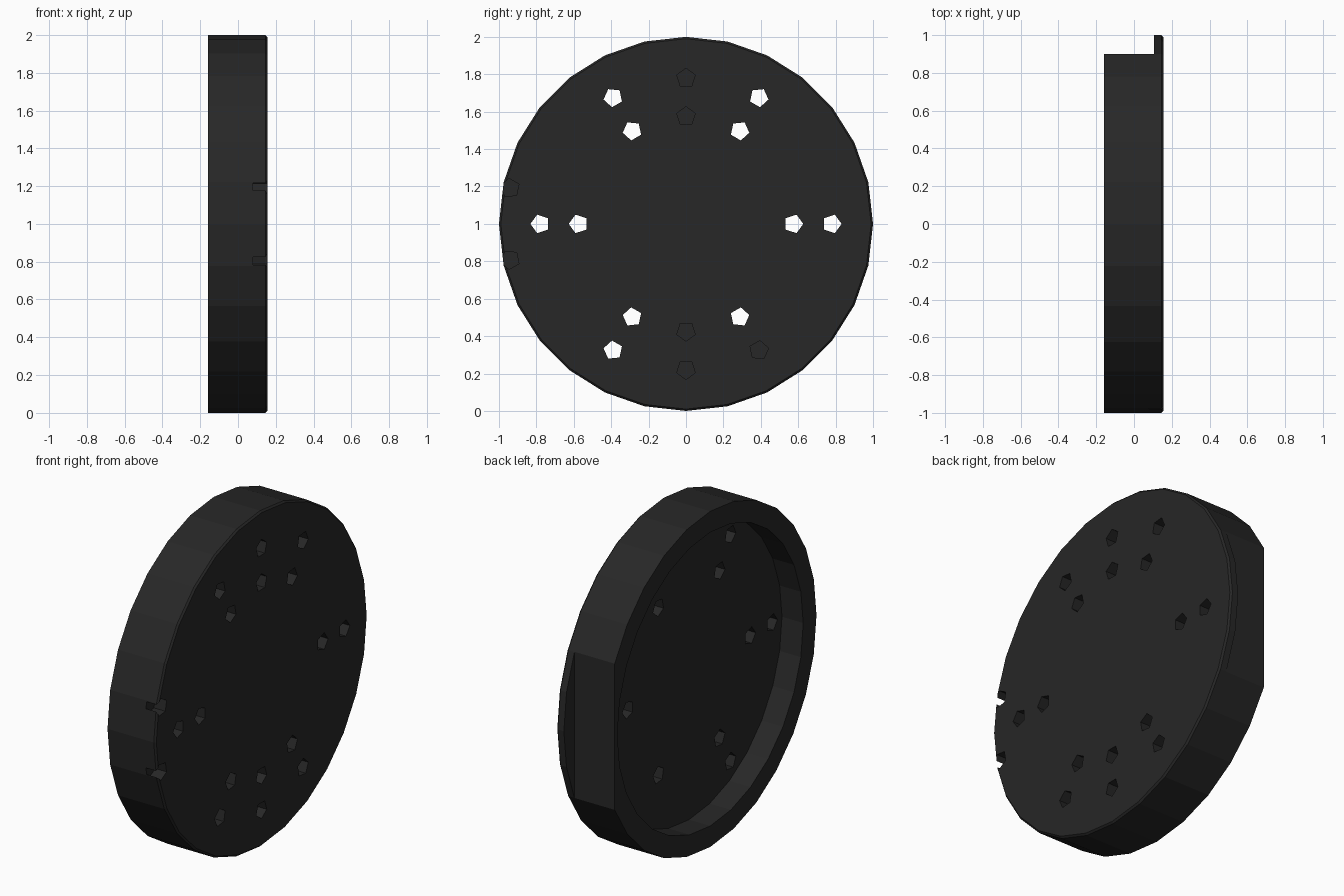
import bpy, bmesh
from math import radians, cos, sin, pi
from mathutils import Matrix

if "Cube" in bpy.data.objects:
    bpy.data.objects.remove(bpy.data.objects["Cube"])

CZ = 1.0                       # height of the disc axis
X_BACK, X_FACE = -0.16, 0.155
X_FLOOR = -0.02                # bottom of the rear recess


def add_cyl(bm, x0, x1, r, sides, y=0.0, z=CZ, turn=0.0):
    """Closed prism running along x."""
    m = (Matrix.Translation(((x0 + x1) / 2, y, z))
         @ Matrix.Rotation(pi / 2, 4, 'Y') @ Matrix.Rotation(turn, 4, 'Z'))
    bmesh.ops.create_cone(bm, cap_ends=True, segments=sides, radius1=r,
                          radius2=r, depth=x1 - x0, matrix=m)


def to_object(bm, name):
    bmesh.ops.recalc_face_normals(bm, faces=bm.faces)
    me = bpy.data.meshes.new(name)
    bm.to_mesh(me)
    bm.free()
    ob = bpy.data.objects.new(name, me)
    bpy.context.collection.objects.link(ob)
    return ob


def carve(target, cutter):
    """Subtract the cutter, then discard it."""
    cutter.hide_render = True
    mod = target.modifiers.new(cutter.name, 'BOOLEAN')
    mod.operation, mod.solver, mod.object = 'DIFFERENCE', 'EXACT', cutter
    bpy.context.view_layer.objects.active = target
    bpy.ops.object.modifier_apply(modifier=mod.name)
    bpy.data.objects.remove(cutter)


# Disc body with a slightly softened face edge
bm = bmesh.new()
add_cyl(bm, X_BACK, X_FACE, 1.0, 28)
rim = [e for e in bm.edges if all(v.co.x > 0 for v in e.verts)]
bmesh.ops.bevel(bm, geom=rim, offset=0.01, segments=1, affect='EDGES')
disc = to_object(bm, "perforated_disc")

# Flat on the +y side, leaving the thin face flange whole
bm = bmesh.new()
bmesh.ops.create_cube(bm, size=1.0, matrix=Matrix.Translation((-0.145, 1.15, CZ))
                      @ Matrix.Diagonal((0.5, 0.5, 2.4, 1)))
carve(disc, to_object(bm, "flat_cutter"))

# Rear recess
bm = bmesh.new()
add_cyl(bm, -0.4, X_FLOOR, 0.875, 28)
carve(disc, to_object(bm, "recess_cutter"))

# Two rings of holes: some go through, others are blind
bm = bmesh.new()
blind = {(0.78, 90), (0.575, 90), (0.78, 270), (0.575, 270), (0.78, 300)}
for r in (0.78, 0.575):
    for a in (0, 60, 90, 120, 180, 240, 270, 300):
        start = 0.08 if (r, a) in blind else -0.1
        add_cyl(bm, start, 0.3, 0.052, 5, r * cos(radians(a)),
                CZ + r * sin(radians(a)), radians(a))
# Edge notches on the -y side
for a in (168.5, 191.5):
    add_cyl(bm, 0.08, 0.3, 0.052, 5, 0.96 * cos(radians(a)),
            CZ + 0.96 * sin(radians(a)), radians(a))
carve(disc, to_object(bm, "hole_cutter"))

# Near-black finish
mat = bpy.data.materials.new("black_finish")
mat.diffuse_color = (0.02, 0.02, 0.02, 1)
mat.use_nodes = True
mat.node_tree.nodes["Principled BSDF"].inputs["Base Color"].default_value = mat.diffuse_color
disc.data.materials.clear()
disc.data.materials.append(mat)
for p in disc.data.polygons:
    p.material_index = 0
